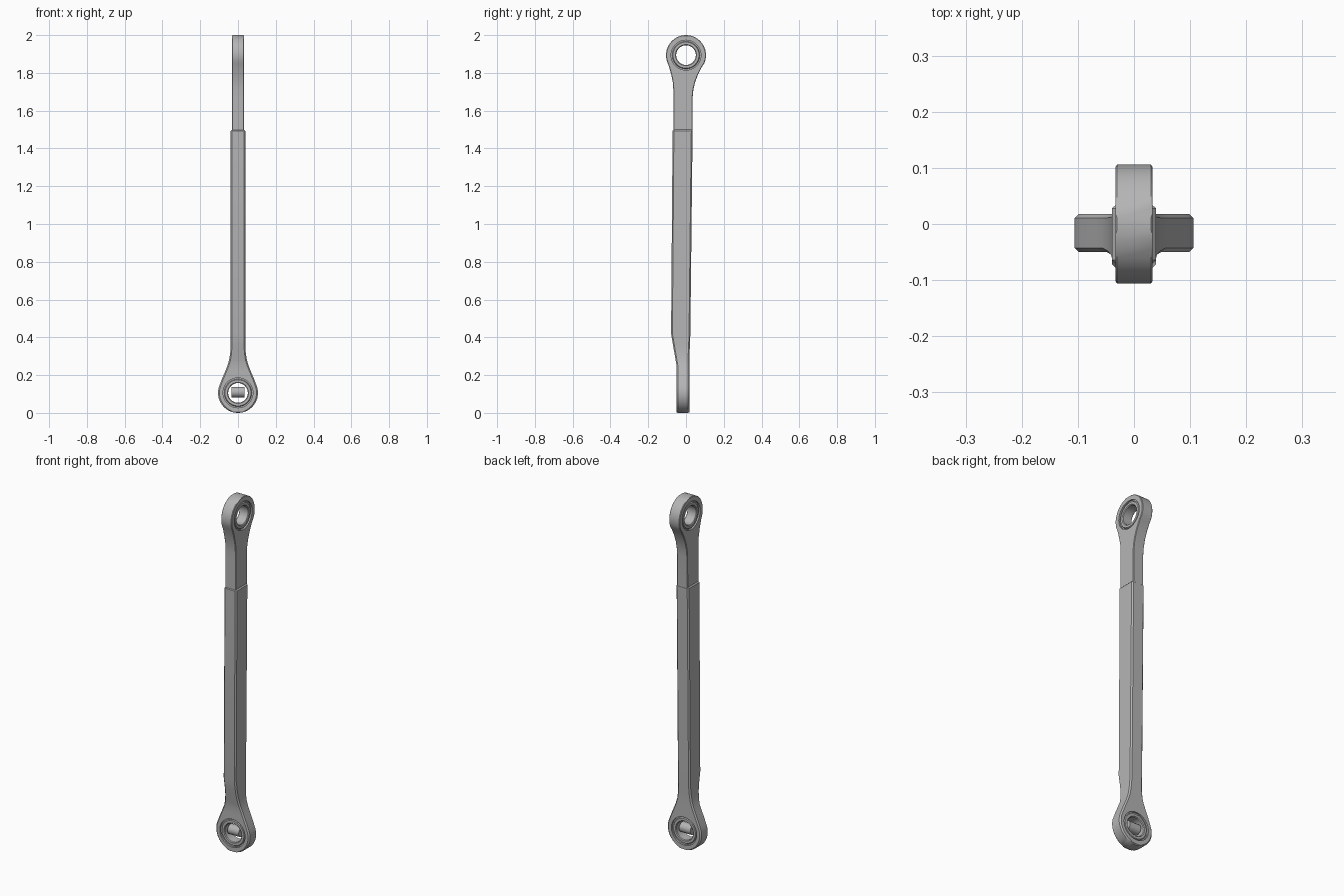
import bpy, bmesh, math
from mathutils import Matrix

if "Cube" in bpy.data.objects:
    bpy.data.objects.remove(bpy.data.objects["Cube"])

steel = bpy.data.materials.new("grey_steel")
steel.use_nodes = True
GREY = (0.46, 0.46, 0.46, 1)
steel.diffuse_color = GREY
steel.node_tree.nodes["Principled BSDF"].inputs["Base Color"].default_value = GREY

R = 0.106             # eye radius
LOW, HIGH = R, 2 - R  # eye centre heights
MID = -0.016          # depth centre of the lower eye


def add_object(name, bm):
    bmesh.ops.recalc_face_normals(bm, faces=bm.faces)
    mesh = bpy.data.meshes.new(name)
    bm.to_mesh(mesh)
    bm.free()
    mesh.materials.append(steel)
    ob = bpy.data.objects.new(name, mesh)
    bpy.context.collection.objects.link(ob)
    return ob


def activate(ob):
    bpy.ops.object.select_all(action='DESELECT')
    ob.select_set(True)
    bpy.context.view_layer.objects.active = ob


def smooth(ob):
    activate(ob)
    bpy.ops.object.shade_smooth_by_angle(angle=math.radians(28))


def loft(name, stations):
    """Skin rectangles given as (z, x0, x1, y0, y1)."""
    bm = bmesh.new()
    rows = [[bm.verts.new(p) for p in ((a, c, z), (b, c, z), (b, d, z), (a, d, z))]
            for z, a, b, c, d in stations]
    for lo, hi in zip(rows, rows[1:]):
        for i in range(4):
            j = (i + 1) % 4
            bm.faces.new((lo[i], lo[j], hi[j], hi[i]))
    bm.faces.new(rows[0])
    bm.faces.new(rows[-1])
    return add_object(name, bm)


def lathe(name, profile, axis, centre, steps=48):
    """Revolve a closed (along, radius) profile around the x or y axis."""
    turn = Matrix.Rotation(math.pi / 2, 4, 'Z') if axis == 'y' else Matrix()
    place = Matrix.Translation(centre) @ turn
    bm = bmesh.new()
    rings = []
    for s in range(steps):
        t = math.tau * s / steps
        rings.append([bm.verts.new(place @ Matrix.Rotation(t, 4, 'X') @ Matrix.Translation((u, 0, r)).translation)
                      for u, r in profile])
    n = len(profile)
    for s in range(steps):
        a, b = rings[s], rings[(s + 1) % steps]
        for i in range(n):
            j = (i + 1) % n
            bm.faces.new((a[i], a[j], b[j], b[i]))
    return add_object(name, bm)


def rod(name, radius, length, axis, centre, steps=48):
    bm = bmesh.new()
    turn = Matrix.Rotation(math.pi / 2, 4, 'Y' if axis == 'x' else 'X')
    bmesh.ops.create_cone(bm, cap_ends=True, segments=steps, radius1=radius, radius2=radius,
                          depth=length, matrix=Matrix.Translation(centre) @ turn)
    return add_object(name, bm)


def finish_arm(arm, chamfer, axis, centre):
    """Chamfer the outline and bore the eye."""
    bevel = arm.modifiers.new("chamfer", 'BEVEL')
    bevel.width = chamfer
    bevel.segments = 1
    bevel.limit_method = 'ANGLE'
    bevel.angle_limit = math.radians(40)
    bevel.use_clamp_overlap = False
    cutter = rod("bore_cutter", 0.079, 0.4, axis, centre)
    cutter.hide_render = True
    bore = arm.modifiers.new("bore", 'BOOLEAN')
    bore.operation = 'DIFFERENCE'
    bore.solver = 'EXACT'
    bore.object = cutter
    activate(arm)
    for m in ("chamfer", "bore"):
        bpy.ops.object.modifier_apply(modifier=m)
    bpy.data.objects.remove(cutter)
    smooth(arm)


# Upper arm: the eye lies in the side plane, with an uneven neck
T = 0.033
upper = [(1.42, -T, T, -0.067, 0.034), (1.67, -T, T, -0.067, 0.035),
         (1.71, -T, T, -0.067, 0.039), (1.75, -T, T, -0.070, 0.048),
         (1.79, -T, T, -0.078, 0.063), (1.83, -T, T, -0.089, 0.083)]
for deg in range(-25, 86, 10):
    w = R * math.cos(math.radians(deg))
    upper.append((HIGH + R * math.sin(math.radians(deg)), -T, T, -w, w))
finish_arm(loft("upper_arm", upper), 0.003, 'x', (0, 0, HIGH))

# Lower arm: the eye lies in the front plane, the shank thickens above it
lower = []
for deg in range(-85, 26, 10):
    w = R * math.cos(math.radians(deg))
    lower.append((LOW + R * math.sin(math.radians(deg)), -w, w, -0.05, 0.018))
for z, w, front, back in ((0.18, 0.085, -0.05, 0.018), (0.22, 0.068, -0.05, 0.018),
                          (0.25, 0.056, -0.05, 0.018), (0.28, 0.047, -0.055, 0.018),
                          (0.32, 0.041, -0.062, 0.019), (0.36, 0.039, -0.069, 0.021),
                          (0.42, 0.039, -0.079, 0.023), (1.5, 0.039, -0.071, 0.035)):
    lower.append((z, -w, w, front, back))
finish_arm(loft("lower_arm", lower), 0.007, 'y', (0, MID, LOW))

# Bushings with a groove around a chamfered lip
half = [(0.024, 0.080), (0.024, 0.073), (0.030, 0.069), (0.030, 0.056), (0.026, 0.052)]
ring = half + [(-u, r) for u, r in reversed(half)]
smooth(lathe("upper_bushing", ring, 'x', (0, 0, HIGH)))
smooth(lathe("lower_bushing", ring, 'y', (0, MID, LOW)))

# Short cross pin inside the lower eye
smooth(rod("cross_pin", 0.028, 0.07, 'x', (0, MID, LOW + 0.004), 32))
